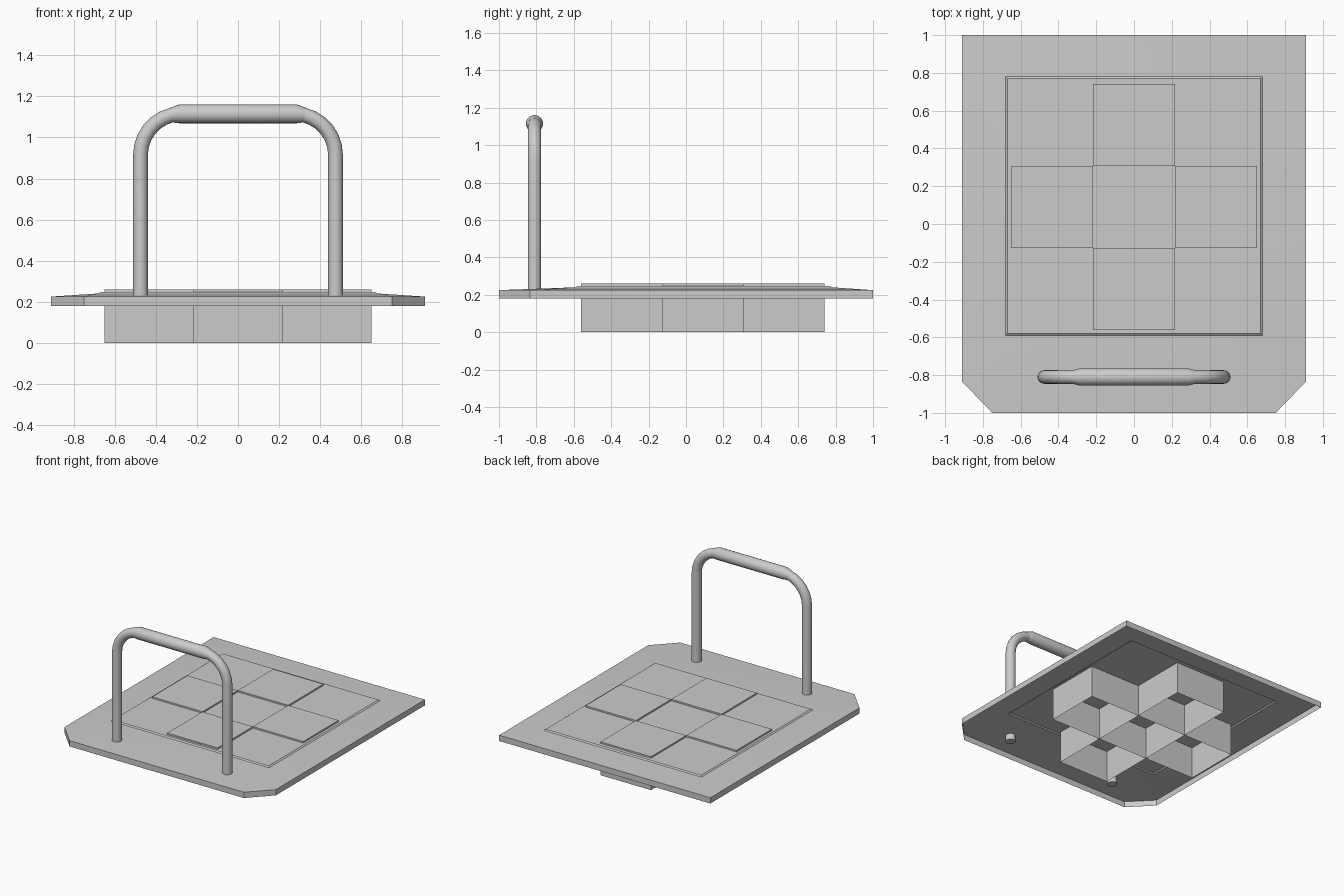
import bpy, bmesh, math
from mathutils import Vector

if "Cube" in bpy.data.objects:
    bpy.data.objects.remove(bpy.data.objects["Cube"])

grey = bpy.data.materials.new("plain grey")
grey.diffuse_color = (0.6, 0.6, 0.6, 1)
grey.use_nodes = True
grey.node_tree.nodes["Principled BSDF"].inputs["Base Color"].default_value = grey.diffuse_color


def finish(bm, name, smooth=None):
    bmesh.ops.recalc_face_normals(bm, faces=bm.faces)
    # open shells: make sure the upper faces point up
    if sum(f.normal.z * f.calc_area() for f in bm.faces) < -0.01:
        bmesh.ops.reverse_faces(bm, faces=bm.faces)
    me = bpy.data.meshes.new(name)
    bm.to_mesh(me)
    bm.free()
    me.materials.append(grey)
    ob = bpy.data.objects.new(name, me)
    bpy.context.collection.objects.link(ob)
    if smooth:
        bpy.ops.object.select_all(action='DESELECT')
        ob.select_set(True)
        bpy.context.view_layer.objects.active = ob
        bpy.ops.object.shade_smooth_by_angle(angle=math.radians(smooth))
    return ob


def bridge(bm, a, b):
    for i in range(len(a)):
        j = (i + 1) % len(a)
        bm.faces.new((a[i], a[j], b[j], b[i]))


# cover plate: open shell with clipped front corners and a raised panel
def outline(z):
    return [(-0.91, -0.835, z), (-0.75, -1, z), (0.75, -1, z), (0.91, -0.835, z), (0.91, 1, z), (-0.91, 1, z)]


def panel(z, inset):
    x, y0, y1 = 0.68 - inset, -0.59 + inset, 0.78 - inset
    return [(-x, y0, z), (x, y0, z), (x, y1, z), (-x, y1, z)]


bm = bmesh.new()
low, rim, outer, inner = [[bm.verts.new(p) for p in ring] for ring in
                          (outline(0.18), outline(0.225), panel(0.240, 0), panel(0.248, 0.01))]
bridge(bm, low, rim)
for face in ((rim[1], rim[2], outer[1], outer[0]), (rim[2], rim[3], outer[1]),
             (rim[3], rim[4], outer[2], outer[1]), (rim[4], rim[5], outer[3], outer[2]),
             (rim[5], rim[0], outer[0], outer[3]), (rim[0], rim[1], outer[0])):
    bm.faces.new(face)
bridge(bm, outer, inner)
bm.faces.new(inner)
finish(bm, "cover_plate", 20)

# four open-bottomed compartments around an open centre
S = 0.434
for name, dx, dy in (("left", -1, 0), ("right", 1, 0), ("front", 0, -1), ("back", 0, 1)):
    bm = bmesh.new()
    cx, cy, h = dx * S, 0.09 + dy * S, S / 2
    rings = [[bm.verts.new((cx + a * h, cy + b * h, z)) for a, b in
              ((-1, -1), (1, -1), (1, 1), (-1, 1))] for z in (0, 0.26)]
    bridge(bm, *rings)
    bm.faces.new(rings[1])
    finish(bm, name + "_compartment")


# round bar swept along a path in the xz plane
def sweep(name, stations, sides=20):
    bm = bmesh.new()
    rings = []
    for i, (x, z, r) in enumerate(stations):
        a, b = stations[max(i - 1, 0)], stations[min(i + 1, len(stations) - 1)]
        t = Vector((b[0] - a[0], 0, b[1] - a[1])).normalized()
        n = Vector((-t.z, 0, t.x))
        rings.append([bm.verts.new(Vector((x, -0.81, z)) + r * (math.cos(u) * n + math.sin(u) * Vector((0, 1, 0))))
                      for u in (2 * math.pi * k / sides for k in range(sides))])
    for a, b in zip(rings, rings[1:]):
        bridge(bm, a, b)
    bm.faces.new(rings[0])
    bm.faces.new(rings[-1])
    finish(bm, name, 40)


# bent handle with a thicker grip
R, X, Z = 0.2, 0.475, 1.115
half = [(X, 0.185, 0.036)]
for k in range(8):
    u = math.pi / 2 * k / 7
    half.append((X - R + R * math.cos(u), Z - R + R * math.sin(u), 0.036))
sweep("handle", half + [(-x, z, r) for x, z, r in reversed(half)])
sweep("grip", [(0.325, Z - 0.006, 0.036), (0.285, Z, 0.046), (-0.285, Z, 0.046), (-0.325, Z - 0.006, 0.036)])
